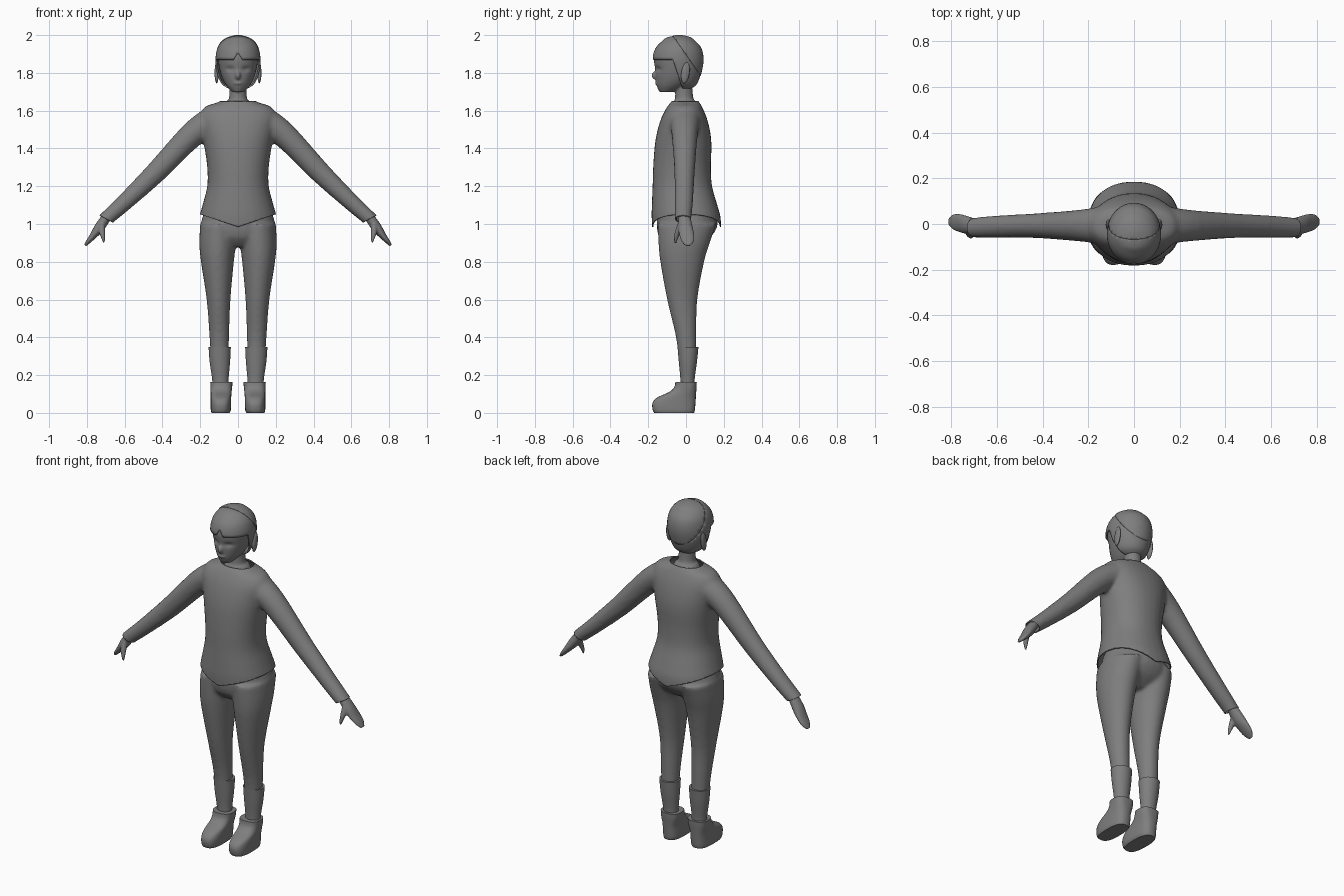
import bpy, bmesh, math
from mathutils import Vector, Matrix

if "Cube" in bpy.data.objects:
    bpy.data.objects.remove(bpy.data.objects["Cube"])

grey = bpy.data.materials.new("plain_grey")
grey.use_nodes = True
COLOUR = (0.21, 0.21, 0.21, 1)
grey.diffuse_color = COLOUR
grey.node_tree.nodes["Principled BSDF"].inputs["Base Color"].default_value = COLOUR


def smooth_rows(rows, n=4):
    """Catmull-Rom interpolation between rows of numbers."""
    out = []
    for i in range(len(rows) - 1):
        a, b, c, d = (rows[max(0, min(len(rows) - 1, i + k))] for k in (-1, 0, 1, 2))
        for s in range(n):
            t = s / n
            out.append([0.5 * (2 * q + (r - p) * t + (2 * p - 5 * q + 4 * r - w) * t * t
                               + (3 * q - p - 3 * r + w) * t ** 3)
                        for p, q, r, w in zip(a, b, c, d)])
    return out + [list(rows[-1])]


def loft(bm, rings, sides=32, power=2.0, caps=(True, True)):
    """Skin superellipse rings given as (centre, u, v)."""
    def soft(k):
        return math.copysign(abs(k) ** (2 / power), k)
    loops = []
    for c, u, v in rings:
        angles = [2 * math.pi * k / sides for k in range(sides)]
        loops.append([bm.verts.new(c + u * soft(math.cos(a)) + v * soft(math.sin(a)))
                      for a in angles])
    for a, b in zip(loops, loops[1:]):
        for k in range(sides):
            j = (k + 1) % sides
            bm.faces.new((a[k], a[j], b[j], b[k]))
    for end, cap in zip((loops[0], loops[-1]), caps):
        if cap:
            bm.faces.new(end)


def upright(bm, rows, side=1, **kw):
    """Rows are z, x0, x1, y0, y1."""
    loft(bm, [(Vector((side * (x0 + x1) / 2, (y0 + y1) / 2, z)),
               Vector(((x1 - x0) / 2, 0, 0)), Vector((0, (y1 - y0) / 2, 0)))
              for z, x0, x1, y0, y1 in smooth_rows(rows)], **kw)


def slanted(bm, rows, normal, side=1, **kw):
    """Rows are x, z, half thickness, y0, y1 along a limb in the xz plane."""
    loft(bm, [(Vector((side * x, (y0 + y1) / 2, z)),
               Vector((side * normal[0], 0, normal[1])) * r, Vector((0, (y1 - y0) / 2, 0)))
              for x, z, r, y0, y1 in smooth_rows(rows)], **kw)


def ball(bm, centre, size, tilt=0):
    m = Matrix.Translation(centre) @ Matrix.Rotation(tilt, 4, 'X') @ Matrix.Diagonal((*size, 1))
    bmesh.ops.create_uvsphere(bm, u_segments=20, v_segments=12, radius=1, matrix=m)


def cut(bm, planes, dead):
    """Split along planes, then remove the faces the rule calls dead."""
    for co, no in planes:
        bmesh.ops.bisect_plane(bm, geom=bm.verts[:] + bm.edges[:] + bm.faces[:],
                               dist=1e-6, plane_co=co, plane_no=no)
    gone = [f for f in bm.faces if dead(f.calc_center_median())]
    bmesh.ops.delete(bm, geom=gone, context='FACES')


def finish(name, bm):
    bmesh.ops.recalc_face_normals(bm, faces=bm.faces[:])
    mesh = bpy.data.meshes.new(name)
    bm.to_mesh(mesh)
    bm.free()
    obj = bpy.data.objects.new(name, mesh)
    bpy.context.collection.objects.link(obj)
    mesh.materials.append(grey)
    for o in bpy.context.selected_objects:
        o.select_set(False)
    obj.select_set(True)
    bpy.context.view_layer.objects.active = obj
    bpy.ops.object.shade_smooth_by_angle(angle=math.radians(50))
    return obj


def fuse(name, bm, voxel, steps):
    """Blend overlapping lofts into one skin and return it as a new bmesh."""
    obj = finish(name + "_blend", bm)
    rem = obj.modifiers.new("blend", 'REMESH')
    rem.mode, rem.voxel_size = 'VOXEL', voxel
    sm = obj.modifiers.new("soften", 'SMOOTH')
    sm.factor, sm.iterations = 0.5, steps
    graph = bpy.context.evaluated_depsgraph_get()
    result = bmesh.new()
    result.from_mesh(obj.evaluated_get(graph).to_mesh())
    bpy.data.objects.remove(obj)
    return result


def thicken(obj, depth):
    mod = obj.modifiers.new("thickness", 'SOLIDIFY')
    mod.thickness, mod.offset = depth, -1


SIDES = (1, -1)

# Sweater: torso and sleeves blended, then trimmed at hem, cuffs and neck
bm = bmesh.new()
upright(bm, [(z, -w, w, f, b) for z, w, f, b in (
    (0.93, .205, -.175, .185), (1.03, .205, -.182, .184), (1.1, .188, -.181, .166),
    (1.2, .163, -.177, .138), (1.3, .163, -.174, .132), (1.42, .18, -.165, .135),
    (1.5, .195, -.15, .126), (1.57, .205, -.127, .107), (1.62, .175, -.1, .085),
    (1.645, .105, -.08, .07), (1.67, .065, -.06, .05))], power=2.2)
for s in SIDES:
    slanted(bm, [(.12, 1.545, .088, -.09, .08), (.24, 1.475, .068, -.076, .062),
                 (.438, 1.27, .056, -.061, .046), (.6, 1.115, .045, -.06, .037),
                 (.7, 1.025, .039, -.06, .028), (.75, .975, .037, -.06, .028)], (.725, .69), s)
bm = fuse("sweater", bm, .01, 6)
hem = [(Vector((0, 0, .985)), Vector((s * .33, 0, -1))) for s in SIDES]
cuffs = [(Vector((s * .7, 0, 1.028)), Vector((s * .486, 0, -.874))) for s in SIDES]
collar = [(Vector((0, 0, 1.65)), Vector((0, 0, 1)))]


def off_sweater(p):
    x = abs(p.x)
    below_hem = x < .3 and p.z < .985 + .33 * x
    past_cuff = x > .5 and (x - .7) * .486 - (p.z - 1.028) * .874 > 0
    return below_hem or past_cuff or p.z > 1.65


cut(bm, hem + cuffs + collar, off_sweater)
thicken(finish("sweater", bm), .006)

# Trousers: hips and two legs
bm = bmesh.new()
upright(bm, [(.88, -.1, .1, -.1, .06), (.93, -.19, .19, -.143, .13),
             (1.0, -.197, .197, -.155, .168), (1.08, -.172, .172, -.15, .14)])
for s in SIDES:
    upright(bm, [(.3, .05, .145, -.04, .055), (.42, .047, .152, -.057, .055),
                 (.6, .04, .166, -.1, .06), (.8, .022, .196, -.136, .096),
                 (.9, .01, .205, -.146, .126), (1.0, 0, .2, -.15, .16)], s)
finish("trousers", fuse("trousers", bm, .01, 5))

# Boots: shaft and shoe for each foot
for s, label in zip(SIDES, ("left", "right")):
    bm = bmesh.new()
    upright(bm, [(.12, .05, .135, -.03, .045), (.18, .05, .137, -.03, .046),
                 (.27, .042, .15, -.038, .058), (.35, .038, .156, -.045, .066)], s)
    finish(label + "_boot_shaft", bm)
    bm = bmesh.new()
    upright(bm, [(0, .045, .14, -.168, .043), (.015, .038, .144, -.176, .047),
                 (.05, .036, .145, -.178, .05), (.08, .036, .145, -.155, .052),
                 (.11, .034, .145, -.09, .054), (.135, .031, .146, -.063, .056),
                 (.163, .029, .147, -.056, .057)], s, power=2.7)
    finish(label + "_shoe", bm)

    # Hand with a flat mitten of fingers and a thumb
    bm = bmesh.new()
    slanted(bm, [(.67, 1.07, .024, -.038, .02), (.7, 1.03, .026, -.04, .025),
                 (.735, .98, .027, -.042, .036), (.765, .94, .019, -.035, .044),
                 (.79, .91, .013, -.025, .043), (.81, .886, .007, -.005, .025)], (.77, .63), s)
    upright(bm, [(.9, .706, .714, -.062, -.05), (.925, .704, .724, -.064, -.042),
                 (.96, .704, .736, -.058, -.026), (1.0, .705, .735, -.045, -.01)], s)
    finish(label + "_hand", fuse("hand", bm, .005, 3))

    # Ear
    bm = bmesh.new()
    ball(bm, (s * .113, -.003, 1.8), (.011, .022, .056), -.15)
    finish(label + "_ear", bm)

# Head, neck, nose and lips
bm = bmesh.new()
upright(bm, [(z, -w, w, f, b) for z, w, f, b in (
    (1.698, .03, -.14, -.07), (1.73, .06, -.155, 0), (1.77, .083, -.161, .05),
    (1.82, .098, -.164, .07), (1.88, .106, -.17, .078), (1.93, .097, -.152, .066),
    (1.97, .072, -.112, .033), (1.985, .03, -.08, 0))])
upright(bm, [(1.6, -.09, .09, -.08, .07), (1.645, -.066, .066, -.068, .056),
             (1.67, -.047, .047, -.058, .038), (1.78, -.046, .046, -.055, .03)])
ball(bm, (0, -.164, 1.787), (.014, .018, .022))
ball(bm, (0, -.152, 1.745), (.026, .012, .009))
bm = fuse("head", bm, .006, 3)
for v in bm.verts:  # eye sockets
    if v.co.y < -.08:
        dx, dz = (abs(v.co.x) - .042) / .022, (v.co.z - 1.82) / .014
        v.co.y += .01 * math.exp(-dx * dx - dz * dz)
finish("head", bm)

# Hair: back cap and a slightly lower fringe, split by a slanted seam
HAIR = [(z, -w, w, f, b) for z, w, f, b in (
    (1.715, .05, -.06, .03), (1.74, .088, -.13, .06), (1.8, .113, -.165, .082),
    (1.87, .121, -.18, .093), (1.93, .111, -.164, .082), (1.97, .085, -.128, .048),
    (1.99, .052, -.1, .02), (2.0, .015, -.05, -.02))]
seam = (Vector((0, -.07, 2.0)), Vector((0, -.13, -.09)))
edge = [(Vector((0, 0, 1.87)), Vector((0, 0, 1))),
        (Vector((0, -.07, 1.87)), Vector((0, 1, .33)))]
notch = [(Vector((0, 0, 1.91)), Vector((s * 1.6, 0, 1))) for s in SIDES]


def on_face(p):
    return p.z < max(1.87, 1.91 - 1.6 * abs(p.x)) and p.y < -.07 + (1.87 - p.z) * .33


for name, part, scale in (("hair_cap", 1, 1), ("hair_fringe", -1, .985)):
    bm = bmesh.new()
    upright(bm, HAIR, sides=40)
    cut(bm, [seam] + edge + notch,
        lambda p: on_face(p) or (p - seam[0]).dot(seam[1]) * part > 0)
    centre = Vector((0, -.05, 1.86))
    for v in bm.verts:
        v.co = centre + (v.co - centre) * scale
    thicken(finish(name, bm), .009)
